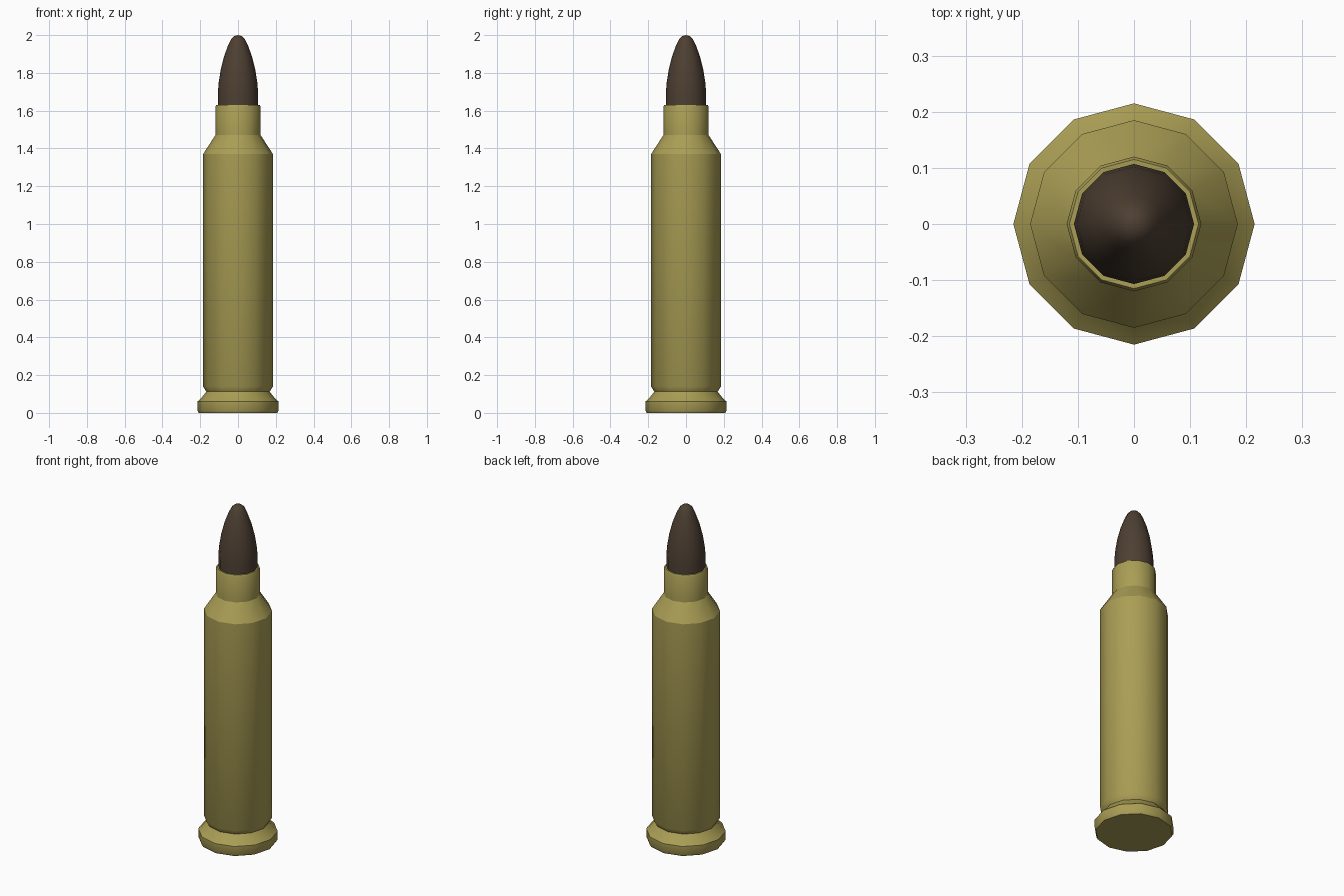
import bpy, bmesh, math

if "Cube" in bpy.data.objects:
    bpy.data.objects.remove(bpy.data.objects["Cube"])

SIDES = 12


def material(name, color):
    m = bpy.data.materials.new(name)
    m.diffuse_color = color
    m.use_nodes = True
    m.node_tree.nodes["Principled BSDF"].inputs["Base Color"].default_value = m.diffuse_color
    return m


def lathe(name, profile, mat, angle):
    """Revolve (radius, z) points into a closed solid; r = 0 ends become poles."""
    bm = bmesh.new()
    rings = []
    for r, z in profile:
        if r == 0:
            rings.append([bm.verts.new((0, 0, z))] * SIDES)
        else:
            rings.append([bm.verts.new((r * math.cos(2 * math.pi * i / SIDES),
                                        r * math.sin(2 * math.pi * i / SIDES), z))
                          for i in range(SIDES)])
    for low, high in zip(rings, rings[1:]):
        for i in range(SIDES):
            j = (i + 1) % SIDES
            corners = [low[i], low[j], high[j], high[i]]
            bm.faces.new(list(dict.fromkeys(corners)))
    bmesh.ops.recalc_face_normals(bm, faces=bm.faces)
    mesh = bpy.data.meshes.new(name)
    bm.to_mesh(mesh)
    bm.free()
    obj = bpy.data.objects.new(name, mesh)
    bpy.context.collection.objects.link(obj)
    mesh.materials.append(mat)
    bpy.ops.object.select_all(action='DESELECT')
    obj.select_set(True)
    bpy.context.view_layer.objects.active = obj
    bpy.ops.object.shade_smooth_by_angle(angle=math.radians(angle))
    return obj


brass = material("brass", (0.40, 0.34, 0.09, 1))
copper = material("dark_copper", (0.075, 0.05, 0.032, 1))

# Case: rim, extractor groove, body, shoulder, neck and mouth
lathe("case", [(0, 0), (0.208, 0), (0.215, 0.012), (0.215, 0.06),
               (0.195, 0.078), (0.168, 0.112), (0.185, 0.14),
               (0.185, 1.37), (0.12, 1.47), (0.12, 1.62),
               (0.115, 1.63), (0.1, 1.63), (0, 1.60)], brass, 31)

# Bullet: straight seat and rounded ogive tip
lathe("bullet", [(0, 1.58), (0.106, 1.58), (0.107, 1.69), (0.102, 1.75),
                 (0.091, 1.82), (0.073, 1.89), (0.051, 1.95),
                 (0.036, 1.98), (0.02, 1.995), (0, 2.0)], copper, 50)
